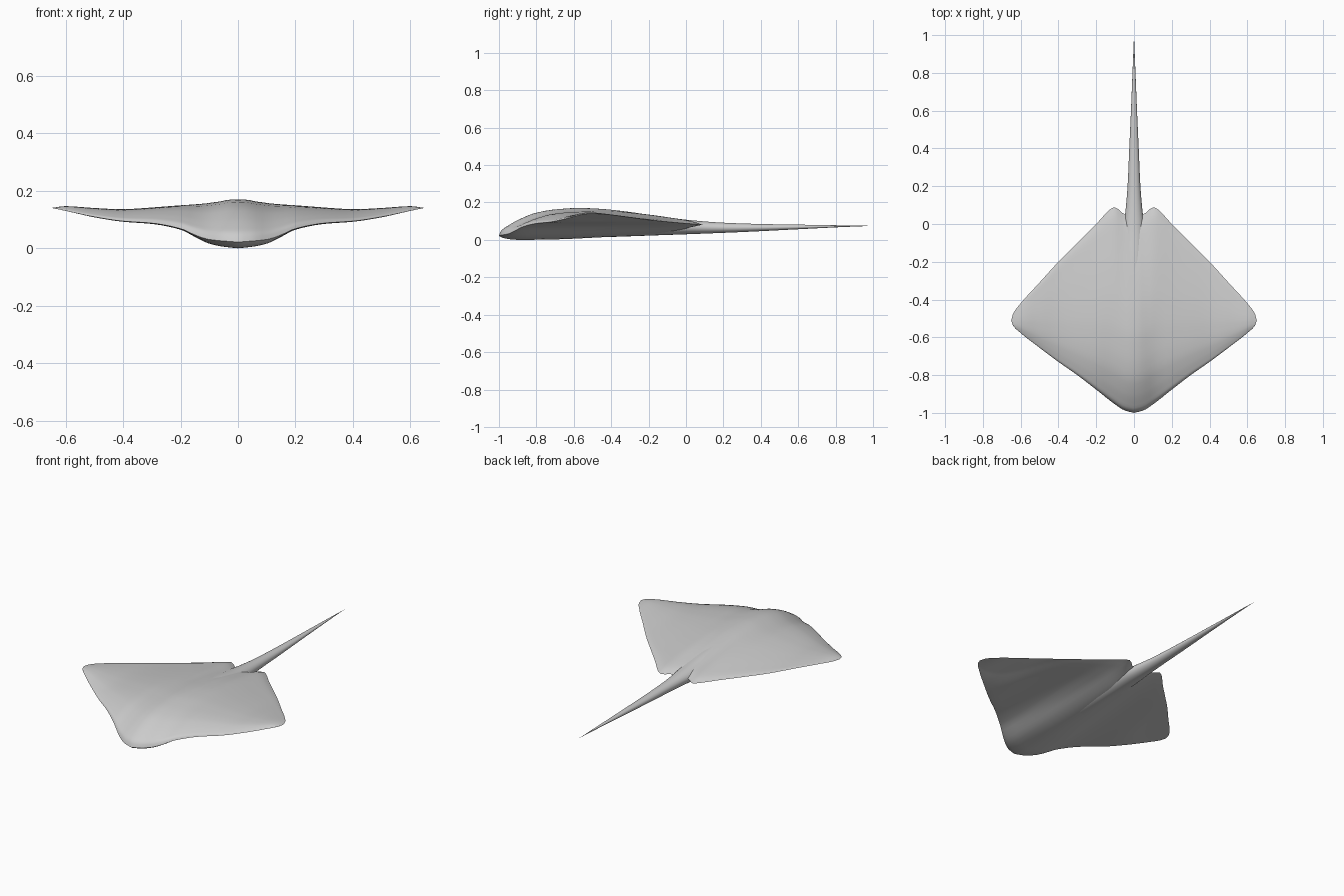
import bpy, bmesh, math

if "Cube" in bpy.data.objects:
    bpy.data.objects.remove(bpy.data.objects["Cube"])


def curve(points):
    """Smooth monotone interpolation through (position, value) pairs."""
    n = len(points)
    d = [(points[i + 1][1] - points[i][1]) / (points[i + 1][0] - points[i][0]) for i in range(n - 1)]
    m = [d[0]] + [2 * a * b / (a + b) if a * b > 0 else 0 for a, b in zip(d, d[1:])] + [d[-1]]

    def f(x):
        i = 0
        while i < n - 2 and x > points[i + 1][0]:
            i += 1
        (x0, y0), (x1, y1) = points[i], points[i + 1]
        h = x1 - x0
        t = min(max((x - x0) / h, 0), 1)
        return ((1 + 2 * t) * (1 - t) ** 2 * y0 + t * (1 - t) ** 2 * h * m[i]
                + t * t * (3 - 2 * t) * y1 + t * t * (t - 1) * h * m[i + 1])
    return f


def loft(name, rings, caps=False):
    """Skin a row of closed rings."""
    bm = bmesh.new()
    rows = [[bm.verts.new(p) for p in r] for r in rings]
    n = len(rows[0])
    for a, b in zip(rows, rows[1:]):
        for j in range(n):
            k = (j + 1) % n
            bm.faces.new((a[j], a[k], b[k], b[j]))
    if caps:
        bm.faces.new(rows[0])
        bm.faces.new(rows[-1])
    bmesh.ops.remove_doubles(bm, verts=bm.verts, dist=1e-5)
    bmesh.ops.recalc_face_normals(bm, faces=bm.faces)
    mesh = bpy.data.meshes.new(name)
    bm.to_mesh(mesh)
    bm.free()
    ob = bpy.data.objects.new(name, mesh)
    bpy.context.collection.objects.link(ob)
    bpy.context.view_layer.objects.active = ob
    ob.select_set(True)
    bpy.ops.object.shade_smooth_by_angle(angle=math.radians(50))
    ob.select_set(False)


# Diamond outline and edge heights across the half span
lead_y = curve([(0, -1), (.05, -.987), (.1, -.955), (.2, -.877), (.3, -.8), (.4, -.73),
                (.5, -.655), (.6, -.577), (.64, -.538), (.65, -.51)])
trail_y = curve([(0, .04), (.05, .05), (.075, .07), (.1, .09), (.13, .075), (.15, .055), (.2, 0),
                 (.3, -.1), (.4, -.2), (.5, -.31), (.6, -.42), (.64, -.475), (.65, -.51)])
lead_z = curve([(0, .022), (.1, .031), (.15, .047), (.2, .069), (.3, .088), (.4, .095),
                (.5, .11), (.6, .131), (.65, .141)])
trail_z = curve([(0, .075), (.1, .08), (.2, .088), (.3, .097), (.4, .107), (.5, .122), (.6, .136), (.65, .141)])

# Thickness above and below the edges, and its chordwise shape
rise = curve([(0, .128), (.03, .125), (.06, .117), (.1, .108), (.15, .092), (.2, .074), (.3, .051),
              (.4, .037), (.5, .026), (.6, .014), (.65, 0)])
drop = curve([(0, .036), (.05, .034), (.1, .027), (.15, .016), (.2, .008), (.3, .005), (.5, .004), (.65, 0)])
back = curve([(0, 0), (.01, .2), (.048, .41), (.095, .61), (.19, .88), (.286, .98), (.38, 1),
              (.5, .93), (.667, .72), (.85, .4), (.95, .19), (1, 0)])
belly = curve([(0, 0), (.02, .35), (.1, .75), (.4, 1), (.8, .95), (.93, .6), (1, 0)])

# Body and wings
COLS, ROWS = 48, 40
rings = []
for i in range(-COLS, COLS + 1):
    s = .65 * math.sin(i / COLS * math.pi / 2)
    x = abs(s)
    ring = []
    for j in range(2 * ROWS):
        a = math.pi * j / ROWS
        u = (1 - math.cos(a)) / 2
        y = lead_y(x) + u * (trail_y(x) - lead_y(x))
        z = lead_z(x) + u * (trail_z(x) - lead_z(x))
        z += rise(x) * back(u) if j <= ROWS else -drop(min(x * (1 + .7 * u), .65)) * belly(u)
        ring.append((s, y, z))
    rings.append(ring)
loft("ray_body", rings)

# Whip tail rising gradually out of the back and belly
half_w = curve([(-.6, .1), (-.4, .085), (-.2, .068), (0, .054), (.06, .046), (.2, .034), (.4, .025), (.6, .016), (.8, .008), (.98, .0008)])
top = curve([(-.6, .15), (-.4, .155), (-.2, .1355), (0, .108), (.2, .092), (.4, .085), (.7, .08), (.98, .0755)])
bottom = curve([(-.6, .012), (-.4, .016), (-.2, .023), (0, .03), (.3, .042), (.6, .057), (.8, .067), (.98, .0745)])
rings = []
for i in range(57):
    y = -.6 + 1.58 * i / 56
    c, h = (top(y) + bottom(y)) / 2, (top(y) - bottom(y)) / 2
    rings.append([(half_w(y) * math.cos(t * math.pi / 12), y, c + h * math.sin(t * math.pi / 12)) for t in range(24)])
rings.append([(.0003 * math.cos(t * math.pi / 12), 1, .075 + .0003 * math.sin(t * math.pi / 12)) for t in range(24)])
loft("tail", rings, caps=True)
